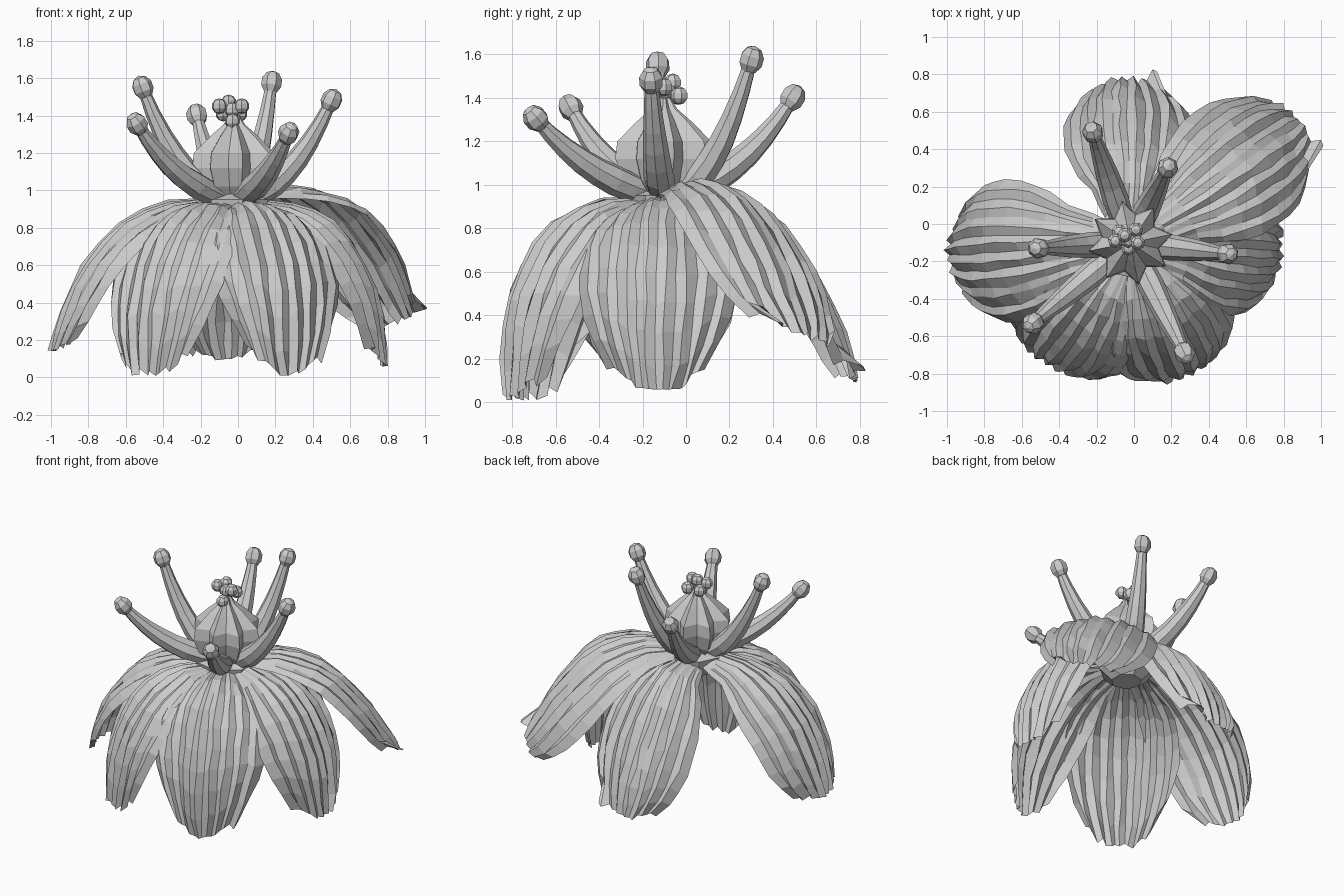
import bpy, bmesh, math, random
from mathutils import Vector, Matrix

if "Cube" in bpy.data.objects:
    bpy.data.objects.remove(bpy.data.objects["Cube"])

random.seed(4)
C = Vector((-0.02, -0.1, 0))   # flower axis


def make(name, bm):
    bmesh.ops.recalc_face_normals(bm, faces=bm.faces[:])
    me = bpy.data.meshes.new(name)
    bm.to_mesh(me)
    bm.free()
    ob = bpy.data.objects.new(name, me)
    bpy.context.collection.objects.link(ob)
    return ob


def skin(bm, rings, closed=True):
    rows = [[bm.verts.new(p) for p in r] for r in rings]
    for a, b in zip(rows, rows[1:]):
        n = len(a)
        for i in range(n if closed else n - 1):
            j = (i + 1) % n
            bm.faces.new((a[i], a[j], b[j], b[i]))
    if closed:
        bm.faces.new(rows[0][::-1])
        bm.faces.new(rows[-1])


def lerp(table, t):
    for (t0, v0), (t1, v1) in zip(table, table[1:]):
        if t <= t1:
            return v0 + (v1 - v0) * (t - t0) / (t1 - t0)
    return table[-1][1]


def spline(pts, t):
    # Catmull-Rom through the spine points
    n = len(pts) - 1
    i = min(int(t * n), n - 1)
    f = t * n - i
    p = [Vector(pts[max(0, min(n, i + k))]) for k in (-1, 0, 1, 2)]
    return 0.5 * (2 * p[1] + (p[2] - p[0]) * f + (2 * p[0] - 5 * p[1] + 4 * p[2] - p[3]) * f * f
                  + (3 * p[1] - p[0] - 3 * p[2] + p[3]) * f ** 3)


# Petals: drooping pleated sheets with ragged ends; roll tips one side down, tip pulls out a corner
WIDTH = [(0, .28), (.15, .5), (.35, .85), (.55, 1), (.75, .97), (.9, .8), (1, .6)]


def petal(name, angle, spine, half, roll=0.0, curl=.36, tip=0.0):
    rows, cols = 10, 16
    rot = Matrix.Rotation(math.radians(angle), 3, 'Z')
    rag = [random.uniform(-.035, .02) for _ in range(cols + 1)]
    depth = [random.uniform(.006, .018) * (1 if j % 2 else -1) for j in range(cols + 1)]
    grid = []
    for i in range(rows + 1):
        ring = []
        for j in range(cols + 1):
            v = 2 * j / cols - 1
            t = i / rows * (1 - .09 * v * v + rag[j])
            t = max(0, min(1, t))
            p = spline(spine, t)
            d = (spline(spine, min(1, t + .02)) - spline(spine, max(0, t - .02))).normalized()
            w = half * lerp(WIDTH, i / rows)
            pleat = depth[j] * min(1, t * 2.5) + random.uniform(-.007, .007)
            off = pleat - curl * w * v * v
            # outward normal of the spine is (-dz, dr)
            r, z = p[0] - d[1] * off, p[1] + d[0] * off - roll * w * v * min(1, t * 2)
            if i == rows and 2 <= j <= 4:
                r += tip * (1, .6, .3)[j - 2]
            s = w * v + random.uniform(-.008, .008)
            ring.append(C + rot @ Vector((r, s, max(0, z))))
        grid.append(ring)
    bm = bmesh.new()
    skin(bm, grid, False)
    make(name, bm)


petal("petal_front", -67, [(.08, .93), (.3, .93), (.52, .82), (.68, .6), (.76, .33), (.77, .01)], .37)
petal("petal_front_left", -127, [(.08, .93), (.3, .93), (.52, .82), (.68, .6), (.77, .33), (.79, .01)], .38, curl=.3)
petal("petal_right", -3, [(.08, .94), (.32, .93), (.53, .83), (.7, .6), (.79, .33), (.81, .06)], .37)
petal("petal_left", 184, [(.08, .95), (.35, .94), (.6, .82), (.8, .6), (.92, .35), (.98, .14)], .39)
petal("petal_back", 91, [(.08, .93), (.32, .92), (.54, .77), (.71, .54), (.83, .3), (.88, .1)], .355, .15, tip=.1)
petal("petal_back_right", 35, [(.08, .98), (.34, 1.02), (.62, .93), (.86, .71), (1.02, .48), (1.12, .31)],
      .38, .3, tip=.09)


# Fluted pistil bulb and the faceted cup below it
def lathe(name, profile, sides, flute=1.0):
    bm = bmesh.new()
    rings = []
    for r, z in profile:
        rings.append([C + Vector((r * k * math.cos(a), r * k * math.sin(a), z))
                      for i in range(sides)
                      for a, k in [(2 * math.pi * (i + .5) / sides, flute if i % 2 else 1)]])
    skin(bm, rings)
    make(name, bm)


lathe("pistil", [(.1, .93), (.19, 1.02), (.23, 1.12), (.22, 1.2), (.13, 1.29), (.06, 1.35), (.03, 1.4)], 16, .68)
lathe("receptacle", [(.1, .8), (.18, .87), (.2, .95), (.12, .98)], 7)


# Low-poly ball, optionally stretched along an axis
def ball(bm, pos, radius, stretch=1.0, axis=Vector((0, 0, 1))):
    m = (Matrix.Translation(pos) @ axis.to_track_quat('Z', 'Y').to_matrix().to_4x4()
         @ Matrix.Diagonal((1, 1, stretch, 1)))
    bmesh.ops.create_uvsphere(bm, u_segments=7, v_segments=5, radius=radius, matrix=m)


# Stigma cluster on top of the bulb
bm = bmesh.new()
for p in [(-.1, -.09, 1.45), (.02, -.1, 1.45), (-.05, -.06, 1.47), (-.03, -.13, 1.37),
          (-.08, -.04, 1.41), (.01, -.03, 1.41), (-.03, -.09, 1.43)]:
    ball(bm, Vector(p), .042)
make("stigma_cluster", bm)

# Six curved stamens with oval anthers
tips = [(-.22, .49, 1.4), (.18, .3, 1.575), (.5, -.16, 1.48),
        (.27, -.69, 1.305), (-.54, -.53, 1.355), (-.51, -.13, 1.55)]
for n, tip in enumerate(tips):
    tip = Vector(tip)
    flat = Vector((tip.x - C.x, tip.y - C.y, 0))
    out = flat.normalized()
    a = C + out * .07 + Vector((0, 0, .96))
    b = C + flat * .62 + Vector((0, 0, 1.04))
    side = Vector((-out.y, out.x, 0))
    rings = []
    for i in range(8):
        t = i / 7
        p = a * (1 - t) ** 2 + b * 2 * t * (1 - t) + tip * t * t
        d = ((b - a) * (1 - t) + (tip - b) * t).normalized()
        up = d.cross(side)
        r = lerp([(0, .055), (.25, .072), (.6, .058), (1, .03)], t)
        rings.append([p + (side * math.cos(q) + up * math.sin(q)) * r
                      for q in [k * math.pi / 4 for k in range(8)]])
    bm = bmesh.new()
    skin(bm, rings)
    ball(bm, tip, .058, 1.15, (tip - b).normalized())
    make("stamen_%d" % (n + 1), bm)
